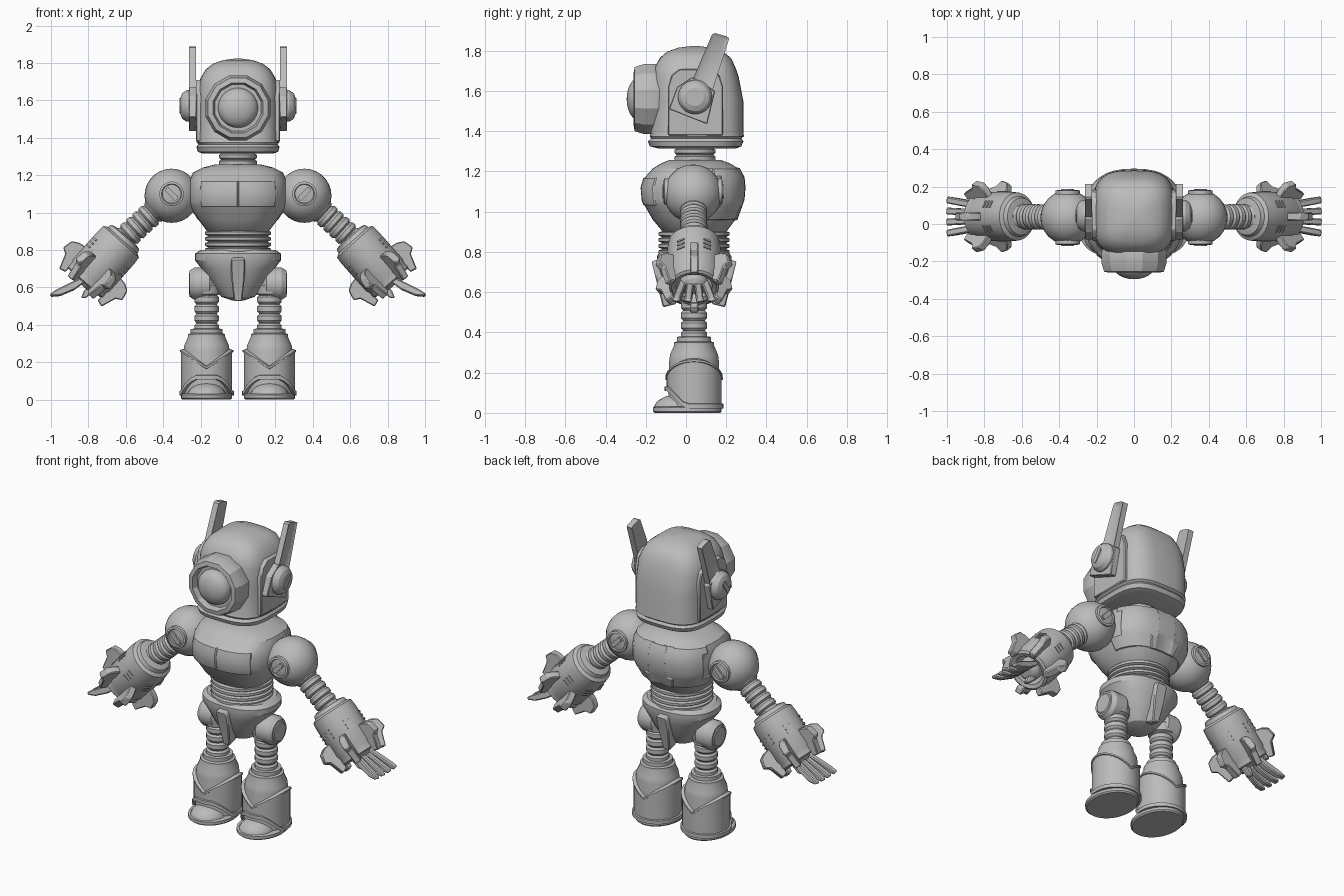
import bpy, bmesh, math
from mathutils import Matrix, Vector

if "Cube" in bpy.data.objects:
    bpy.data.objects.remove(bpy.data.objects["Cube"])

GREY = bpy.data.materials.new("metal_grey")
GREY.diffuse_color = (0.5, 0.5, 0.5, 1)
GREY.use_nodes = True
GREY.node_tree.nodes["Principled BSDF"].inputs["Base Color"].default_value = GREY.diffuse_color
CY = 0.04  # depth of the body's centre line


def frame(origin, axis, side=(1, 0, 0)):
    """Local z runs along axis, local x lies towards side."""
    z = Vector(axis).normalized()
    y = z.cross(Vector(side)).normalized()
    return Matrix.Translation(origin) @ Matrix((y.cross(z), y, z)).transposed().to_4x4()


def finish(name, bm, mirror=False, angle=35, bevel=0):
    bmesh.ops.recalc_face_normals(bm, faces=bm.faces[:])
    me = bpy.data.meshes.new(name)
    bm.to_mesh(me)
    bm.free()
    me.materials.append(GREY)
    ob = bpy.data.objects.new(name, me)
    bpy.context.collection.objects.link(ob)
    if bevel:
        b = ob.modifiers.new("bevel", "BEVEL")
        b.width, b.segments = bevel, 1
    if mirror:
        ob.modifiers.new("mirror", "MIRROR")
    bpy.ops.object.select_all(action='DESELECT')
    ob.select_set(True)
    bpy.context.view_layer.objects.active = ob
    bpy.ops.object.shade_smooth_by_angle(angle=math.radians(angle))
    return ob


def skin(loops, mat=Matrix(), bm=None, closed=True):
    bm = bm or bmesh.new()
    rows = [[bm.verts.new(mat @ Vector(p)) for p in lp] for lp in loops]
    n = len(rows[0])
    for a, b in zip(rows, rows[1:]):
        for i in range(n):
            j = (i + 1) % n
            bm.faces.new((a[i], a[j], b[j], b[i]))
    if closed:
        bm.faces.new(rows[0][::-1])
        bm.faces.new(rows[-1])
    return bm


def turn(profile, mat, n=24, bm=None):
    """Revolve (radius, height) pairs about local z."""
    angs = [2 * math.pi * (i + .5) / n for i in range(n)]
    return skin([[(r * math.cos(a), r * math.sin(a), h) for a in angs] for r, h in profile], mat, bm)


def loft(rings, n=32, e=2.6, x=0):
    """Stack rounded-square rings of (z, half width, front y, back y)."""
    def pt(a, z, hx, y0, y1):
        c, s = math.cos(a), math.sin(a)
        k = 2 / e
        return (x + hx * math.copysign(abs(c) ** k, c),
                (y0 + y1) / 2 + (y1 - y0) / 2 * math.copysign(abs(s) ** k, s), z)
    return skin([[pt(2 * math.pi * i / n, *r) for i in range(n)] for r in rings])


def prism(points, thick, mat=Matrix(), bm=None):
    """Extrude (x, z) points along local y."""
    return skin([[(u, s * thick / 2, v) for u, v in points] for s in (-1, 1)], mat, bm)


def ribs(r, length, count, dip=.82):
    out, step = [], length / count
    for i in range(count):
        out += [(r * dip, i * step), (r, (i + .25) * step), (r, (i + .75) * step), (r * dip, (i + 1) * step - .002)]
    return out


def dome(r, h, base, steps=6):
    return [(max(r * math.cos(t), .002), base + h * math.sin(t))
            for t in [math.pi / 2 * i / steps for i in range(steps + 1)]]


def raise_panel(bm, rule, width=.006, depth=.006):
    bm.normal_update()
    fs = [f for f in bm.faces if rule(f.calc_center_median(), f.normal)]
    if fs:
        bmesh.ops.inset_region(bm, faces=fs, thickness=width, depth=depth, use_even_offset=True)


# Helmet: rim, straight walls, rounded crown
finish("helmet", loft([
    (1.315, .185, -.14, .25), (1.325, .215, -.18, .275), (1.35, .222, -.19, .286), (1.365, .212, -.175, .275),
    (1.375, .222, -.18, .288), (1.39, .22, -.175, .286), (1.55, .22, -.17, .285), (1.67, .216, -.165, .262),
    (1.72, .2, -.155, .245), (1.765, .173, -.13, .223), (1.795, .135, -.095, .185), (1.815, .08, -.04, .125),
    (1.823, .02, .02, .07)], 40, 3.2), angle=40)

# Round porthole and lens
port = frame((0, -.14, 1.56), (0, -1, 0))
finish("porthole_ring", turn([(.165, -.03), (.18, .01), (.18, .07), (.165, .115), (.138, .12), (.128, .085), (.05, .085)],
                             port, 12), angle=25)
finish("porthole_lens", turn([(.108, .07)] + dome(.106, .06, .095), port))

# Ear panels, mounts, blades and caps
side = Matrix(((0, 1, 0, 0), (1, 0, 0, 0), (0, 0, 1, 0), (0, 0, 0, 1)))  # local x -> y, y -> x


def at_x(x):
    return Matrix.Translation((x, 0, 0)) @ side


arch = [(-.09, 1.38), (.185, 1.38), (.185, 1.62), (.165, 1.68), (.12, 1.71), (-.03, 1.71), (-.07, 1.68), (-.09, 1.62)]
finish("ear_panel", prism(arch, .05, at_x(.2)), True, bevel=.005)
finish("ear_mount", prism([(-.085, 1.51), (.105, 1.435), (.145, 1.6), (.03, 1.67), (-.045, 1.62)], .04, at_x(.242)),
       True, bevel=.004)
blade = prism([(.0, 1.58), (.115, 1.55), (.215, 1.862), (.2, 1.872), (.145, 1.888), (.13, 1.882)], .036, at_x(.243))
bmesh.ops.recalc_face_normals(blade, faces=blade.faces[:])
raise_panel(blade, lambda c, n: n.x > .9, .018, -.012)
finish("ear_blade", blade, True)
ear = frame((.255, .045, 1.57), (1, 0, 0), (0, 1, 0))
cap = turn([(.085, 0), (.085, .02), (.07, .042), (.045, .053)], ear)
finish("ear_cap", cap, True, 20)
ridge = [(-.045, -.008), (-.038, -.014), (.038, -.014), (.045, -.008), (.045, .008), (.038, .014), (-.038, .014), (-.045, .008)]
spin = Matrix.Rotation(math.radians(55), 4, 'Z')
flat = Matrix.Rotation(math.radians(90), 4, 'X')
finish("ear_ridge", prism(ridge, .016, ear @ Matrix.Translation((0, 0, .05)) @ spin @ flat), True)

# Neck, torso and waist
finish("neck", turn([(.13, 0), (.13, .02)] + [(r, h + .02) for r, h in ribs(.102, .1, 3, .9)],
                    frame((0, .045, 1.23), (0, 0, 1))), angle=25)
torso = loft([(.885, .14, -.09, .18), (.9, .165, -.115, .2), (.96, .21, -.165, .245), (1.03, .255, -.205, .275),
              (1.06, .265, -.215, .285), (1.12, .265, -.22, .29), (1.17, .26, -.205, .285), (1.215, .24, -.165, .26),
              (1.24, .19, -.125, .22), (1.258, .12, -.08, .17)], 40, 2.5)
bmesh.ops.recalc_face_normals(torso, faces=torso.faces[:])
for sgn in (-1, 1):
    raise_panel(torso, lambda c, n: .002 < c.x * sgn < .2 and c.y < -.08 and 1.03 < c.z < 1.19)
    raise_panel(torso, lambda c, n: .06 < c.x * sgn < .24 and c.y > .1 and .95 < c.z < 1.22)
raise_panel(torso, lambda c, n: abs(c.x) < .08 and c.y > .1 and .95 < c.z < 1.22)
finish("torso", torso, angle=28)
finish("waist", turn(ribs(.178, .12, 4, .9), frame((0, CY, .785), (0, 0, 1)), 28), angle=25)

# Pelvis with centre straps
finish("pelvis", loft([(.53, .03, .0, .08), (.55, .09, -.05, .13), (.62, .145, -.1, .18), (.7, .195, -.13, .21),
                       (.745, .23, -.145, .225), (.78, .23, -.145, .225), (.8, .2, -.13, .21)], 32, 2.3), angle=28)
bm = bmesh.new()
strap = [(.022, .53), (-.022, .53), (-.036, .66), (-.038, .75), (-.028, .765), (.028, .765), (.038, .75), (.036, .66)]
for y0, lean in ((-.11, 14), (.19, -14)):
    m = Matrix.Translation((0, y0, .65)) @ Matrix.Rotation(math.radians(lean), 4, 'X') @ Matrix.Translation((0, 0, -.65))
    prism(strap, .07, m, bm)
finish("pelvis_strap", bm, bevel=.006)

# Shoulder balls with slotted discs front and back
SH = Vector((.355, .035, 1.09))
ball = bmesh.new()
bmesh.ops.create_uvsphere(ball, u_segments=24, v_segments=14, radius=.145, matrix=Matrix.Translation(SH))
finish("shoulder", ball, True)
discs, slots = bmesh.new(), bmesh.new()
for s in (-1, 1):
    m = frame(SH + Vector((0, s * .115, .01)), (0, s, 0))
    turn([(.066, 0), (.066, .028), (.054, .032), (.05, .024), (.01, .03)], m, 20, discs)
    prism([(u * .9, v) for u, v in ridge], .016, m @ Matrix.Translation((0, 0, .03))
          @ Matrix.Rotation(math.radians(45), 4, 'Z') @ flat, slots)
finish("shoulder_disc", discs, True, 25)
finish("shoulder_slot", slots, True)

# Ribbed arm and hollow forearm
ELBOW = Vector((.61, CY, .86))
reach = ELBOW - SH
finish("arm", turn(ribs(.068, reach.length - .08, 6, .85), frame(SH + reach.normalized() * .1, reach)), True, 25)
D, N = Vector((.665, 0, -.746)), Vector((.746, 0, .665))
fore = frame(ELBOW, D, N)
finish("forearm", turn([(.07, -.02), (.1, -.012), (.108, .01), (.128, .022), (.132, .06), (.132, .26), (.125, .275),
                        (.125, .31), (.112, .318), (.09, .31), (.085, .2), (.01, .2)], fore), True, 28)

# Six flared fins and small vents around each forearm
fins, vents = bmesh.new(), bmesh.new()
fin = [(.11, .165), (.165, .175), (.2, .195), (.212, .25), (.18, .27), (.152, .35), (.115, .34)]
for i in range(6):
    m = fore @ Matrix.Rotation(math.radians(60 * i), 4, 'Z')
    prism(fin, .042, m, fins)
    for h in (.1, .125, .15):
        prism([(.128, h), (.136, h), (.136, h + .01), (.128, h + .01)], .04,
              fore @ Matrix.Rotation(math.radians(60 * i + 30), 4, 'Z'), vents)
finish("forearm_fins", fins, True, bevel=.005)
finish("forearm_vents", vents, True)

# Palm, four curved fingers and a thumb
hand = bmesh.new()
turn([(.05, .19), (.07, .23), (.07, .31), (.045, .335)], fore, 12, hand)
finger = [(-.005, .28), (.025, .29), (.058, .37), (.09, .45), (.098, .485), (.085, .492), (.05, .455), (.015, .38)]
for i in range(4):
    k = i - 1.5
    fan = Matrix.Rotation(math.radians(-7 * k), 4, 'X')
    prism(finger, .036, fore @ Matrix.Translation((0, k * .037, 0)) @ Matrix.Translation((0, 0, .3)) @ fan
          @ Matrix.Translation((0, 0, -.3)), hand)
prism([(-.07, .27), (-.03, .27), (-.025, .35), (-.04, .39), (-.06, .37)], .04, fore, hand)
finish("hand", hand, True, bevel=.006)

# Hips and ribbed legs
LX = .168
finish("hip", turn([(.06, -.06), (.088, -.03), (.088, .05), (.072, .075), (.062, .075), (.056, .08)],
                   frame((.183, CY, .62), (1, 0, 0), (0, 1, 0)), 16), True, 28)
leg = frame((LX, CY, .36), (0, 0, 1))
finish("leg", turn(ribs(.066, .2, 4, .84) + [(.075, .205), (.082, .25), (.05, .31)], leg), True, 28)

# Boots: body, notched shell, toe arch, toe cap and sole
foot = frame((LX, CY, 0), (0, 0, 1))
finish("boot", turn([(.128, .02), (.124, .26), (.12, .29), (.1, .335), (.1, .35), (.086, .355), (.086, .378), (.06, .38)],
                    foot, 28), True, 28)
ANG = [2 * math.pi * i / 32 for i in range(32)]


def band(levels):
    """Wrap rings of (radius, height rule) around the boot."""
    return skin([[(r * math.cos(a), r * math.sin(a), h(a)) for a in ANG] for r, h in levels], foot, closed=False)


def notch(a):
    return .175 + .09 * abs(math.cos(a))


def toe_arch(a):
    return .045 + .085 * min(1, max(0, -math.sin(a) * 1.7 - .55))


finish("boot_shell", band([(.124, toe_arch), (.137, toe_arch), (.137, lambda a: notch(a) - .012), (.143, lambda a: notch(a) - .01),
                           (.143, notch), (.122, lambda a: notch(a) + .006)]), True, 30)
finish("boot_arch", band([(.124, lambda a: toe_arch(a) - .022), (.146, lambda a: toe_arch(a) - .022),
                          (.146, toe_arch), (.124, lambda a: toe_arch(a) + .006)]), True, 30)
cap = bmesh.new()
bmesh.ops.create_uvsphere(cap, u_segments=20, v_segments=12, radius=1, matrix=Matrix.Translation((LX, -.05, .015))
                          @ Matrix.Diagonal((.105, .112, .075, 1)))
bmesh.ops.bisect_plane(cap, geom=cap.verts[:] + cap.edges[:] + cap.faces[:], plane_co=(0, 0, .01),
                       plane_no=(0, 0, -1), clear_outer=True)
finish("toe_cap", cap, True)
finish("sole", loft([(0, .128, -.155, .17), (.008, .137, -.165, .177), (.026, .137, -.165, .177), (.032, .128, -.155, .17)],
                    32, 2, LX), True, 30)
